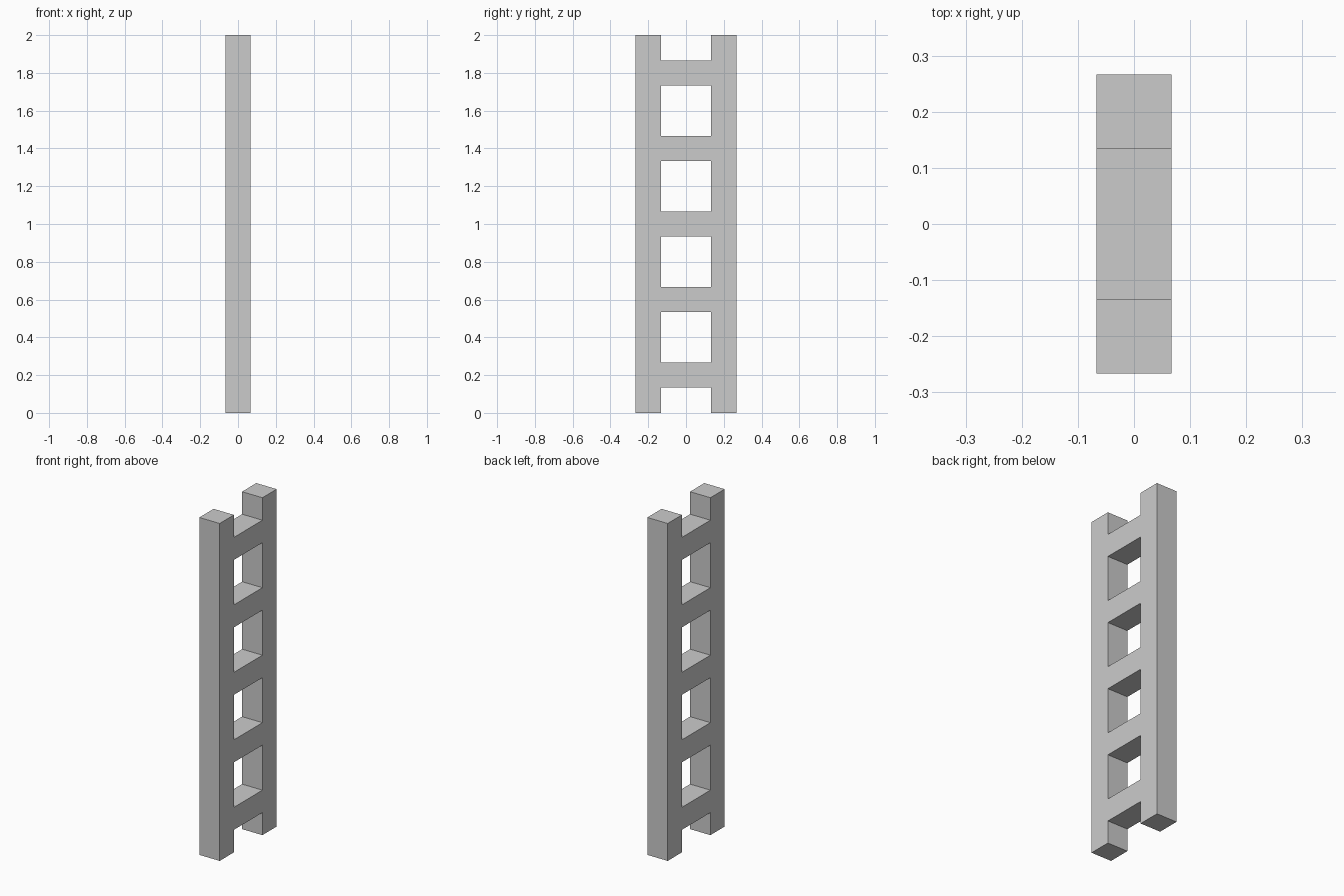
import bpy, bmesh

if "Cube" in bpy.data.objects:
    bpy.data.objects.remove(bpy.data.objects["Cube"])

U = 2 / 15                                  # bar thickness
Y = [-2, -1, 1, 2]                          # rail edges
Z = [0, 1, 2, 4, 5, 7, 8, 10, 11, 13, 14, 15]  # rung edges

bm = bmesh.new()

# Ladder outline: two full rails, rungs in every odd row
for row in range(len(Z) - 1):
    for col in range(3):
        if col == 1 and row % 2 == 0:
            continue
        corners = [(col, row), (col + 1, row), (col + 1, row + 1), (col, row + 1)]
        bm.faces.new([bm.verts.new((-U / 2, Y[c] * U, Z[r] * U)) for c, r in corners])
bmesh.ops.remove_doubles(bm, verts=bm.verts, dist=1e-4)

# Give the outline its depth
result = bmesh.ops.extrude_face_region(bm, geom=bm.faces[:], use_keep_orig=True)
moved = [g for g in result["geom"] if isinstance(g, bmesh.types.BMVert)]
bmesh.ops.translate(bm, verts=moved, vec=(U, 0, 0))
bmesh.ops.recalc_face_normals(bm, faces=bm.faces[:])

mesh = bpy.data.meshes.new("ladder")
bm.to_mesh(mesh)
bm.free()
bpy.context.collection.objects.link(bpy.data.objects.new("ladder", mesh))
